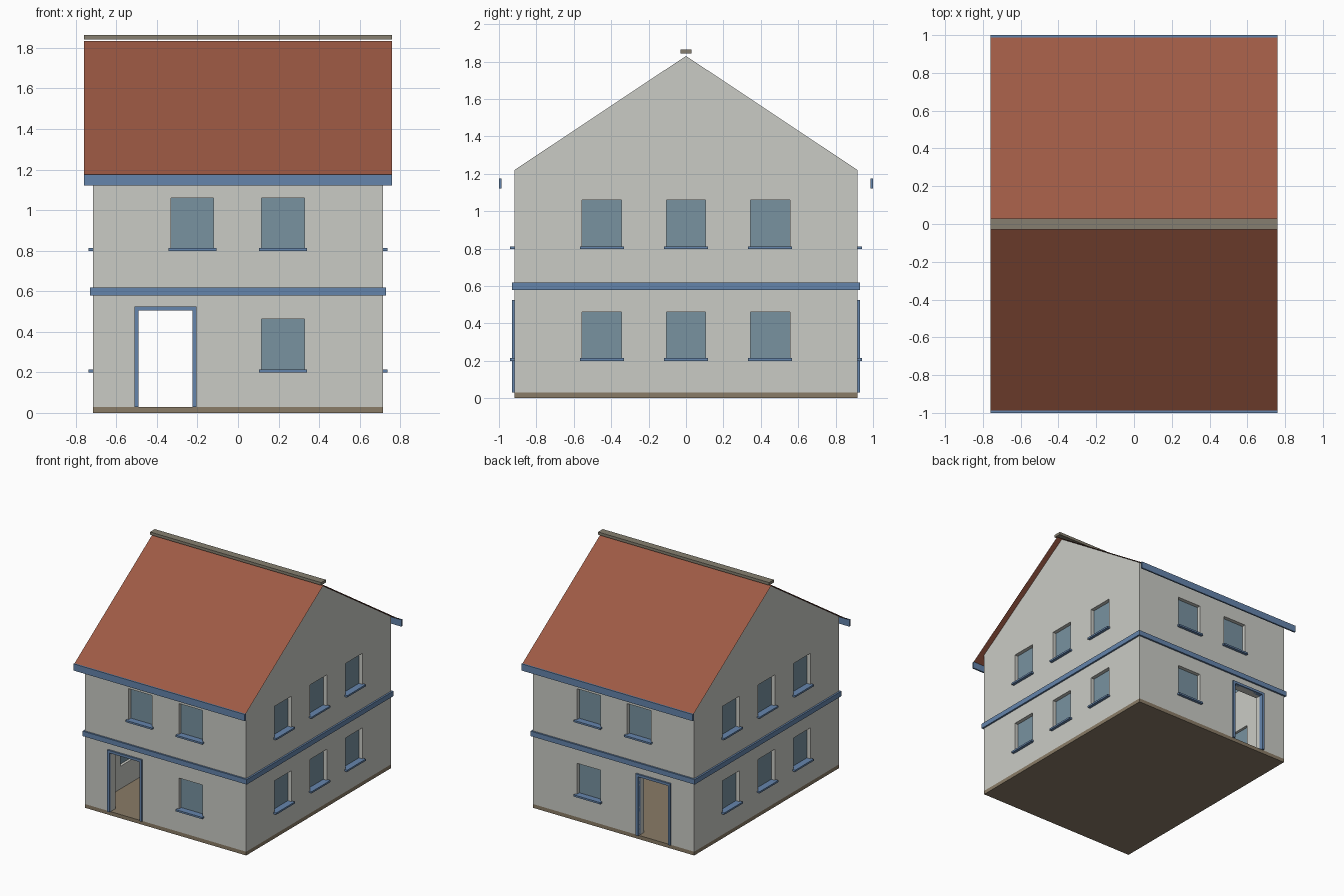
import bpy, bmesh
from mathutils import Vector

if "Cube" in bpy.data.objects:
    bpy.data.objects.remove(bpy.data.objects["Cube"])


def material(name, srgb):
    lin = [((c / 255 + 0.055) / 1.055) ** 2.4 for c in srgb] + [1.0]
    m = bpy.data.materials.new(name)
    m.use_nodes = True
    m.diffuse_color = lin
    m.node_tree.nodes["Principled BSDF"].inputs["Base Color"].default_value = lin
    return m


PLASTER = material("pale grey plaster", (202, 203, 197))
TILE = material("terracotta roof", (158, 90, 68))
TRIM = material("blue trim", (101, 133, 172))
GLASS = material("blue grey glass", (120, 146, 160))
RIDGE = material("grey brown ridge", (134, 127, 112))
FLOOR = material("brown floor", (138, 124, 103))

# Main dimensions
HX, HY = 0.715, 0.917          # half size of the walls
BASE, EAVE, PEAK = 0.03, 1.22, 1.83
WALL, RECESS = 0.06, 0.03
ROOF_X = 0.76
SLOPE = (PEAK - EAVE) / HY
WIN_W, WIN_H = 0.21, 0.25
DOOR_X0, DOOR_X1, DOOR_TOP = -0.49, -0.225, 0.505


def finish(name, bm, mat):
    bmesh.ops.recalc_face_normals(bm, faces=bm.faces[:])
    me = bpy.data.meshes.new(name)
    bm.to_mesh(me)
    bm.free()
    me.materials.append(mat)
    ob = bpy.data.objects.new(name, me)
    bpy.context.collection.objects.link(ob)
    return ob


def add_box(bm, lo, hi):
    lo, hi = Vector(lo), Vector(hi)
    for v in bmesh.ops.create_cube(bm, size=1)["verts"]:
        v.co = (lo + hi) / 2 + v.co * (hi - lo)


def box(name, lo, hi, mat):
    bm = bmesh.new()
    add_box(bm, lo, hi)
    return finish(name, bm, mat)


def gable_prism(name, hx, hy, z0, eave, peak):
    bm = bmesh.new()
    outline = [(-hy, z0), (hy, z0), (hy, eave), (0, peak), (-hy, eave)]
    face = bm.faces.new([bm.verts.new((-hx, y, z)) for y, z in outline])
    ext = bmesh.ops.extrude_face_region(bm, geom=[face])["geom"]
    moved = [g for g in ext if isinstance(g, bmesh.types.BMVert)]
    bmesh.ops.translate(bm, verts=moved, vec=(2 * hx, 0, 0))
    return finish(name, bm, PLASTER)


def on_wall(axis, side, along, depth, z):
    """Box corners on a wall; depth is the distance range from the centre."""
    d = sorted(side * k for k in depth)
    if axis == "x":
        return (d[0], along[0], z[0]), (d[1], along[1], z[1])
    return (along[0], d[0], z[0]), (along[1], d[1], z[1])


# Window list: wall axis, side, centre along the wall, sill height
windows = []
for side, s_name in ((-1, "low"), (1, "high")):
    for z in (0.212, 0.81):
        windows += [("x", side, c, z) for c in (-0.45, 0, 0.45)]
        windows += [("y", side, c, z) for c in (-0.225, 0.222)
                    if c > 0 or z > 0.5]

# Walls: hollow shell with window and door openings
walls = gable_prism("walls", HX, HY, BASE, EAVE, PEAK)
room = gable_prism("room_cutter", HX - WALL, HY - WALL, -0.1, EAVE + 0.15, PEAK + 0.15)
bm = bmesh.new()
for axis, side, c, z in windows:
    face = HX if axis == "x" else HY
    add_box(bm, *on_wall(axis, side, (c - WIN_W / 2, c + WIN_W / 2),
                         (face - 0.1, face + 0.1), (z, z + WIN_H)))
for side in (-1, 1):
    add_box(bm, *on_wall("y", side, (DOOR_X0, DOOR_X1), (HY - 0.1, HY + 0.1),
                         (-0.1, DOOR_TOP)))
openings = finish("opening_cutter", bm, PLASTER)
for cutter in (room, openings):
    cutter.hide_render = True
    mod = walls.modifiers.new("cut", "BOOLEAN")
    mod.operation, mod.solver, mod.object = "DIFFERENCE", "EXACT", cutter
bpy.context.view_layer.update()
graph = bpy.context.evaluated_depsgraph_get()
cut_mesh = bpy.data.meshes.new_from_object(walls.evaluated_get(graph))
walls.modifiers.clear()
walls.data = cut_mesh
for cutter in (room, openings):
    bpy.data.objects.remove(cutter)

# Floor slab
box("floor_slab", (-HX, -HY, 0), (HX, HY, BASE), FLOOR)

# Glass panes and sills
for i, (axis, side, c, z) in enumerate(windows):
    face = HX if axis == "x" else HY
    half = WIN_W / 2
    box(f"window_pane_{i}", *on_wall(axis, side, (c - half, c + half),
        (face - RECESS - 0.009, face - RECESS), (z, z + WIN_H)), GLASS)
    half += 0.013
    box(f"window_sill_{i}", *on_wall(axis, side, (c - half, c + half),
        (face - RECESS, face + 0.023), (z - 0.012, z + 0.002)), TRIM)

# Door frames, front and back
for side, label in ((-1, "front"), (1, "back")):
    bm = bmesh.new()
    depth = (HY - 0.02, HY + 0.014)
    t = 0.02
    for x0, x1, z0, z1 in ((DOOR_X0 - t, DOOR_X0, BASE, DOOR_TOP),
                           (DOOR_X1, DOOR_X1 + t, BASE, DOOR_TOP),
                           (DOOR_X0 - t, DOOR_X1 + t, DOOR_TOP, DOOR_TOP + t)):
        add_box(bm, *on_wall("y", side, (x0, x1), depth, (z0, z1)))
    finish(f"{label}_door_frame", bm, TRIM)

# Band between the storeys
bm = bmesh.new()
p = 0.014
for side in (-1, 1):
    add_box(bm, *on_wall("y", side, (-HX - p, HX + p), (HY - p, HY + p), (0.578, 0.618)))
    add_box(bm, *on_wall("x", side, (-HY + p, HY - p), (HX - p, HX + p), (0.578, 0.618)))
finish("storey_band", bm, TRIM)

# Roof sheets, eave boards and ridge cap
bm = bmesh.new()
top = PEAK + 0.003
rows = [[bm.verts.new((x, y, top - abs(y) * SLOPE)) for x in (-ROOF_X, ROOF_X)]
        for y in (-0.988, 0, 0.988)]
for a, b in zip(rows, rows[1:]):
    bm.faces.new((a[0], a[1], b[1], b[0]))
roof = finish("roof", bm, TILE)
if roof.data.polygons[0].normal.z < 0:
    roof.data.flip_normals()
for side, label in ((-1, "front"), (1, "back")):
    box(f"{label}_eave_board", *on_wall("y", side, (-ROOF_X, ROOF_X),
        (0.987, 1.0), (1.122, 1.176)), TRIM)
box("ridge_cap", (-ROOF_X, -0.03, 1.842), (ROOF_X, 0.03, 1.864), RIDGE)
